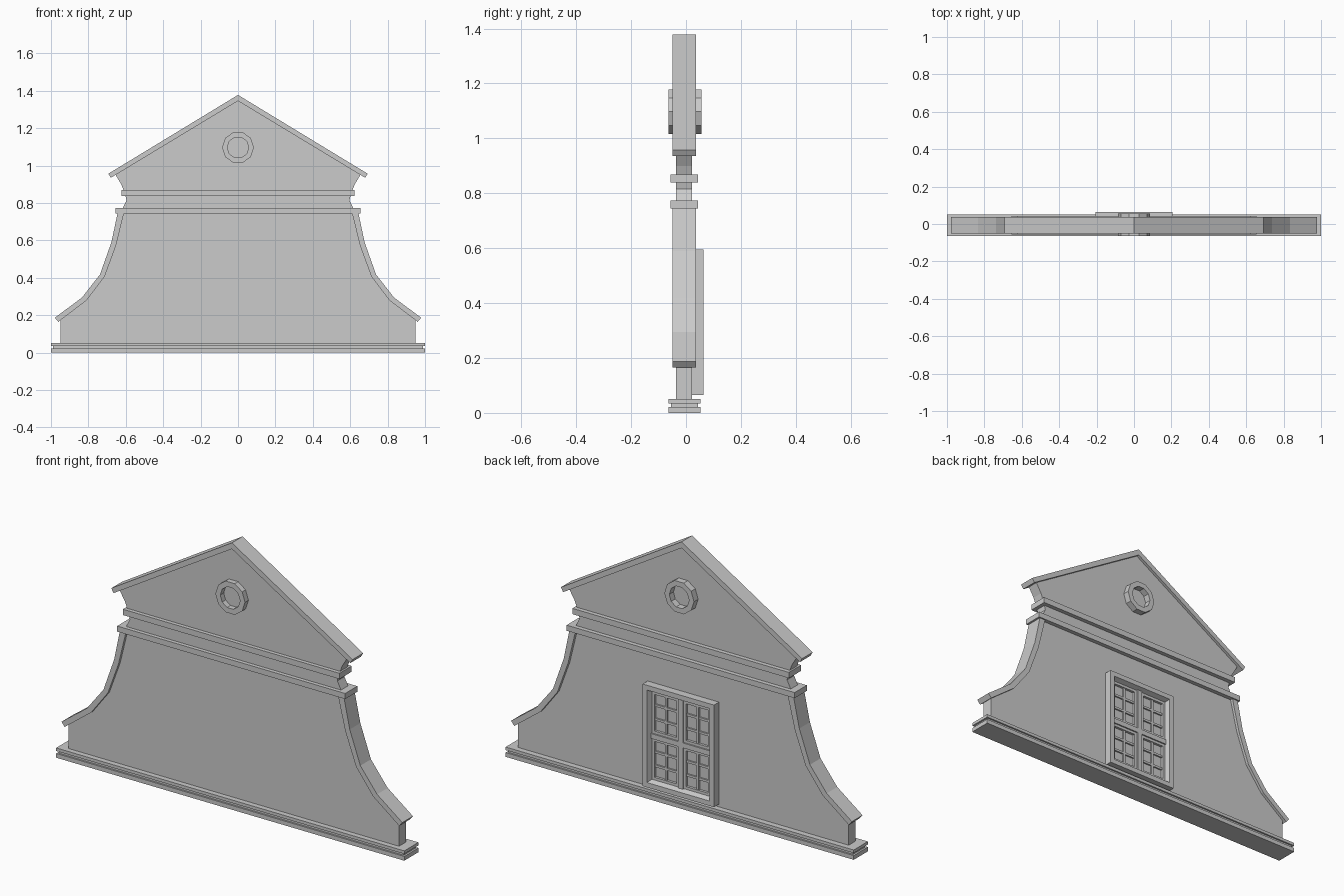
import bpy, bmesh, math

if "Cube" in bpy.data.objects:
    bpy.data.objects.remove(bpy.data.objects["Cube"])

def prism(name, pts, y0, y1):
    """Extrude an x/z outline between two y depths."""
    bm = bmesh.new()
    f = bm.faces.new([bm.verts.new((x, y0, z)) for x, z in pts])
    ext = bmesh.ops.extrude_face_region(bm, geom=[f])['geom']
    for v in ext:
        if isinstance(v, bmesh.types.BMVert):
            v.co.y = y1
    bmesh.ops.recalc_face_normals(bm, faces=bm.faces[:])
    return finish(name, bm)

def finish(name, bm):
    me = bpy.data.meshes.new(name)
    bm.to_mesh(me)
    bm.free()
    ob = bpy.data.objects.new(name, me)
    bpy.context.collection.objects.link(ob)
    return ob

def box(name, x0, x1, z0, z1, y0, y1):
    return prism(name, [(x0, z0), (x1, z0), (x1, z1), (x0, z1)], y0, y1)

def flip(pts):
    return [(-x, z) for x, z in pts]

def loft_closed(name, rings):
    """Join closed rings of points into a tube whose section is also closed."""
    bm = bmesh.new()
    vs = [[bm.verts.new(p) for p in r] for r in rings]
    m, n = len(vs), len(vs[0])
    for i in range(m):
        a, b = vs[i], vs[(i + 1) % m]
        for j in range(n):
            k = (j + 1) % n
            bm.faces.new((a[j], a[k], b[k], b[j]))
    bmesh.ops.recalc_face_normals(bm, faces=bm.faces[:])
    return finish(name, bm)

# Gable wall
side = [(.95, .045), (.95, .178), (.822, .288), (.724, .412), (.665, .58),
        (.622, .745), (.617, .773), (.596, .815), (.602, .84), (.612, .868),
        (.624, .9), (.657, .955)]
prism("gable_wall", side + [(0, 1.355)] + flip(side)[::-1], -.036, .022)

# Stepped base
for nm, w, z0, z1, y0, y1 in [("base_bottom", 1, 0, .022, -.064, .052),
                              ("base_groove", .99, .022, .035, -.055, .043),
                              ("base_top", 1, .035, .051, -.064, .052)]:
    box(nm, -w, w, z0, z1, y0, y1)

# Horizontal string courses
box("lower_band", -.655, .655, .744, .773, -.056, .044)
box("upper_band", -.622, .622, .839, .869, -.056, .044)

# Curved side copings
outer = [(.979, .187), (.834, .295), (.738, .418), (.677, .59), (.643, .75)]
inner = [(.961, .165), (.81, .279), (.713, .407), (.652, .573), (.609, .75)]
coping = outer + inner[::-1]
prism("side_coping_right", coping, -.05, .037)
prism("side_coping_left", flip(coping), -.05, .037)

# Roof coping
prism("roof_coping", [(0, 1.378), (.693, .957), (.680, .935), (0, 1.346),
                      (-.680, .935), (-.693, .957)], -.05, .037)

# Ten-sided round ornament on both faces
def ring(r, y):
    return [(r * math.cos(i * math.pi / 5), y, 1.097 + r * math.sin(i * math.pi / 5))
            for i in range(10)]
loft_closed("round_ornament", [ring(.085, -.064), ring(.057, -.064),
                               ring(.057, .056), ring(.085, .056)])

# Window frame on the rear face
def rect(inset, y):
    x, z0, z1 = .205 - inset, .065 + inset, .595 - inset
    return [(-x, y, z0), (x, y, z0), (x, y, z1), (-x, y, z1)]
loft_closed("window_frame", [rect(0, .018), rect(0, .063), rect(.025, .063),
                             rect(.036, .036), rect(.036, .018)])

# Window glass, mullion and transom
box("window_glass", -.17, .17, .1, .56, .018, .026)
box("window_mullion", -.014, .014, .1, .56, .02, .046)
box("window_transom", -.17, .17, .315, .341, .02, .046)

# Four casements with glazing bars
for x0, x1 in [(-.169, -.014), (.014, .169)]:
    for z0, z1 in [(.101, .315), (.341, .559)]:
        t = .014
        loft_closed("casement", [
            [(a, y, c) for a, c in [(x0 + i, z0 + i), (x1 - i, z0 + i),
                                    (x1 - i, z1 - i), (x0 + i, z1 - i)]]
            for i, y in [(0, .02), (0, .039), (t, .039), (t, .02)]])
        xm = (x0 + x1) / 2
        box("upright_bar", xm - .006, xm + .006, z0 + t, z1 - t, .02, .035)
        for k in (1, 2):
            zk = z0 + (z1 - z0) * k / 3
            box("cross_bar", x0 + t, x1 - t, zk - .006, zk + .006, .02, .034)
